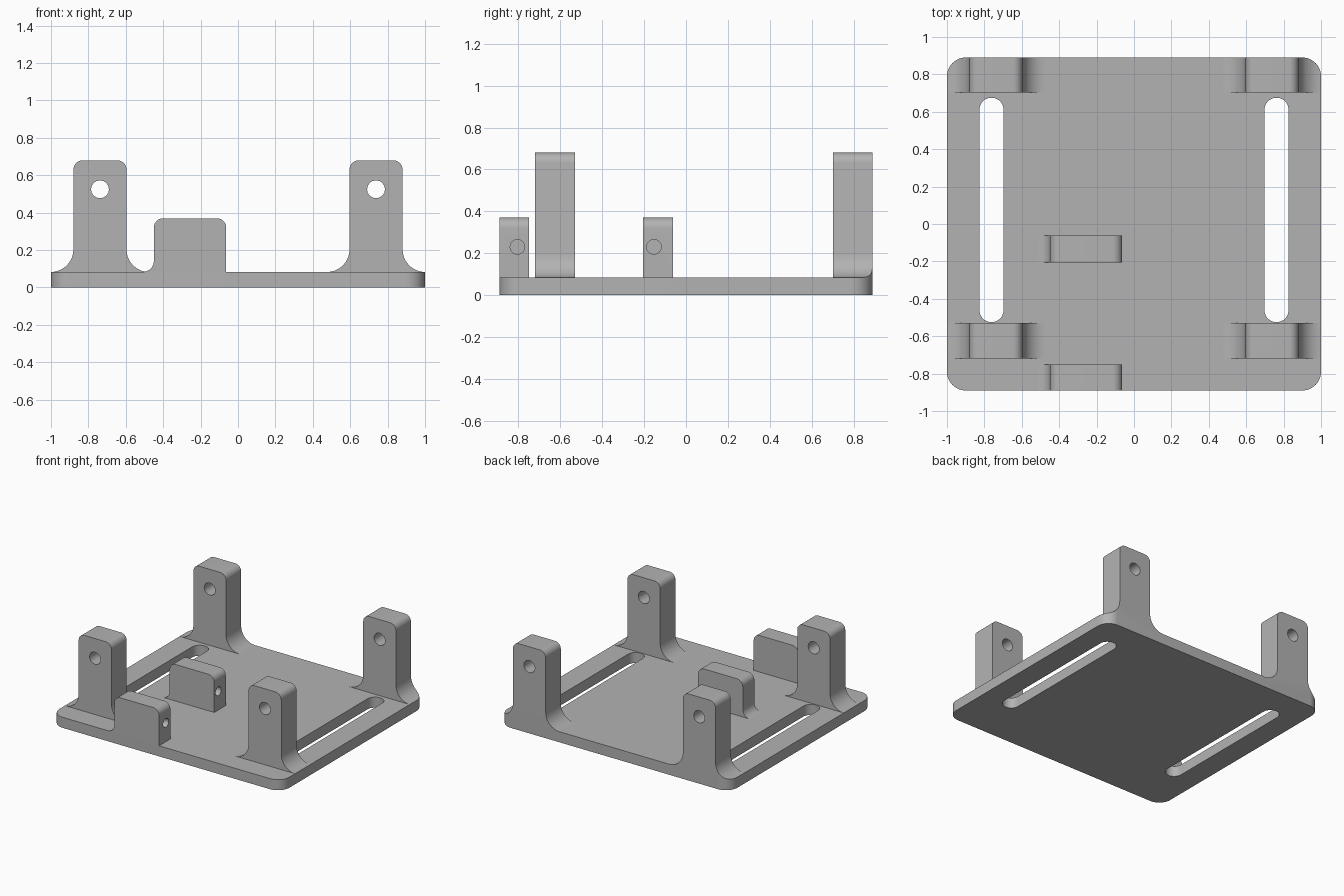
import bpy, bmesh
from math import sin, cos, pi, radians

if "Cube" in bpy.data.objects:
    bpy.data.objects.remove(bpy.data.objects["Cube"], do_unlink=True)

grey = bpy.data.materials.new("plain grey")
grey.use_nodes = True
grey.diffuse_color = (0.45, 0.45, 0.45, 1)
grey.node_tree.nodes["Principled BSDF"].inputs["Base Color"].default_value = grey.diffuse_color

PLATE_TOP = 0.083
HALF_X, HALF_Y = 1.0, 0.89


def arc(cx, cy, r, start, end, steps=10):
    """Points on an arc, angles in degrees."""
    angles = [radians(start + (end - start) * i / steps) for i in range(steps + 1)]
    return [(cx + r * cos(a), cy + r * sin(a)) for a in angles]


def rounded_box(cx, cy, hx, hy, r):
    corners = [(1, 1, 0), (-1, 1, 90), (-1, -1, 180), (1, -1, 270)]
    return [p for sx, sy, a in corners
            for p in arc(cx + sx * (hx - r), cy + sy * (hy - r), r, a, a + 90)]


def prism(name, outline, axis, low, high):
    """Extrude a 2D outline along an axis."""
    place = {"X": lambda u, v, w: (w, u, v),
             "Y": lambda u, v, w: (u, w, v),
             "Z": lambda u, v, w: (u, v, w)}[axis]
    bm = bmesh.new()
    rings = [[bm.verts.new(place(u, v, w)) for u, v in outline] for w in (low, high)]
    for ring in rings:
        bm.faces.new(ring)
    n = len(outline)
    for i in range(n):
        j = (i + 1) % n
        bm.faces.new((rings[0][i], rings[0][j], rings[1][j], rings[1][i]))
    bmesh.ops.remove_doubles(bm, verts=bm.verts, dist=1e-5)
    bmesh.ops.recalc_face_normals(bm, faces=bm.faces)
    mesh = bpy.data.meshes.new(name)
    bm.to_mesh(mesh)
    bm.free()
    mesh.materials.append(grey)
    obj = bpy.data.objects.new(name, mesh)
    bpy.context.collection.objects.link(obj)
    return obj


def carve(obj, cutter, operation="DIFFERENCE"):
    """Apply a boolean and discard the cutter."""
    cutter.hide_render = True
    mod = obj.modifiers.new("carve", "BOOLEAN")
    mod.operation, mod.solver, mod.object = operation, "EXACT", cutter
    graph = bpy.context.evaluated_depsgraph_get()
    mesh = bpy.data.meshes.new_from_object(obj.evaluated_get(graph))
    obj.modifiers.clear()
    obj.data = mesh
    bpy.data.objects.remove(cutter, do_unlink=True)


def upright(x0, x1, top, r, left_fillet, right_fillet):
    """Front outline of a lug with rounded top and flared foot."""
    z = PLATE_TOP
    pts = arc(x0 - left_fillet, z + left_fillet, left_fillet, -90, 0) if left_fillet else [(x0, z)]
    pts += arc(x0 + r, top - r, r, 180, 90)
    pts += arc(x1 - r, top - r, r, 90, 0)
    pts += arc(x1 + right_fillet, z + right_fillet, right_fillet, 180, 270) if right_fillet else [(x1, z)]
    return pts


def smooth(obj):
    bpy.ops.object.select_all(action="DESELECT")
    obj.select_set(True)
    bpy.context.view_layer.objects.active = obj
    bpy.ops.object.shade_smooth_by_angle(angle=radians(30))


parts = []

# Base plate with two long slots
plate_outline = rounded_box(0, 0, HALF_X, HALF_Y, 0.1)
plate = prism("base_plate", plate_outline, "Z", 0, PLATE_TOP)
for x in (-0.762, 0.762):
    slot = rounded_box(x, 0.075, 0.064, 0.6, 0.0639)
    carve(plate, prism("slot_cutter", slot, "Z", -0.1, 0.2))
parts.append(plate)

# Four tall posts, trimmed to the plate's rounded corners, with cross holes
for side, s in (("right", -1), ("left", 1)):
    for end, y0, y1 in (("front", -0.72, -0.53), ("back", 0.703, HALF_Y)):
        cx = s * 0.738
        outline = upright(cx - 0.142, cx + 0.142, 0.68, 0.05, 0.12, 0.12)
        post = prism(f"{end}_{side}_post", outline, "Y", y0, y1)
        if end == "back":
            carve(post, prism("trim", plate_outline, "Z", -0.1, 1), "INTERSECT")
        hole = arc(cx, 0.525, 0.048, 0, 337.5, 15)
        carve(post, prism("hole_cutter", hole, "Y", -1.2, 1.2))
        parts.append(post)

# Two low blocks with blind holes in their left ends
for name, y0, y1, hole_y in (("front_block", -HALF_Y, -0.75, -0.805),
                             ("middle_block", -0.205, -0.062, -0.153)):
    outline = upright(-0.45, -0.063, 0.37, 0.05, 0.06, 0)
    block = prism(name, outline, "Y", y0, y1)
    hole = arc(hole_y, 0.23, 0.035, 0, 337.5, 15)
    carve(block, prism("hole_cutter", hole, "X", -0.3, 0.1))
    parts.append(block)

for part in parts:
    smooth(part)
